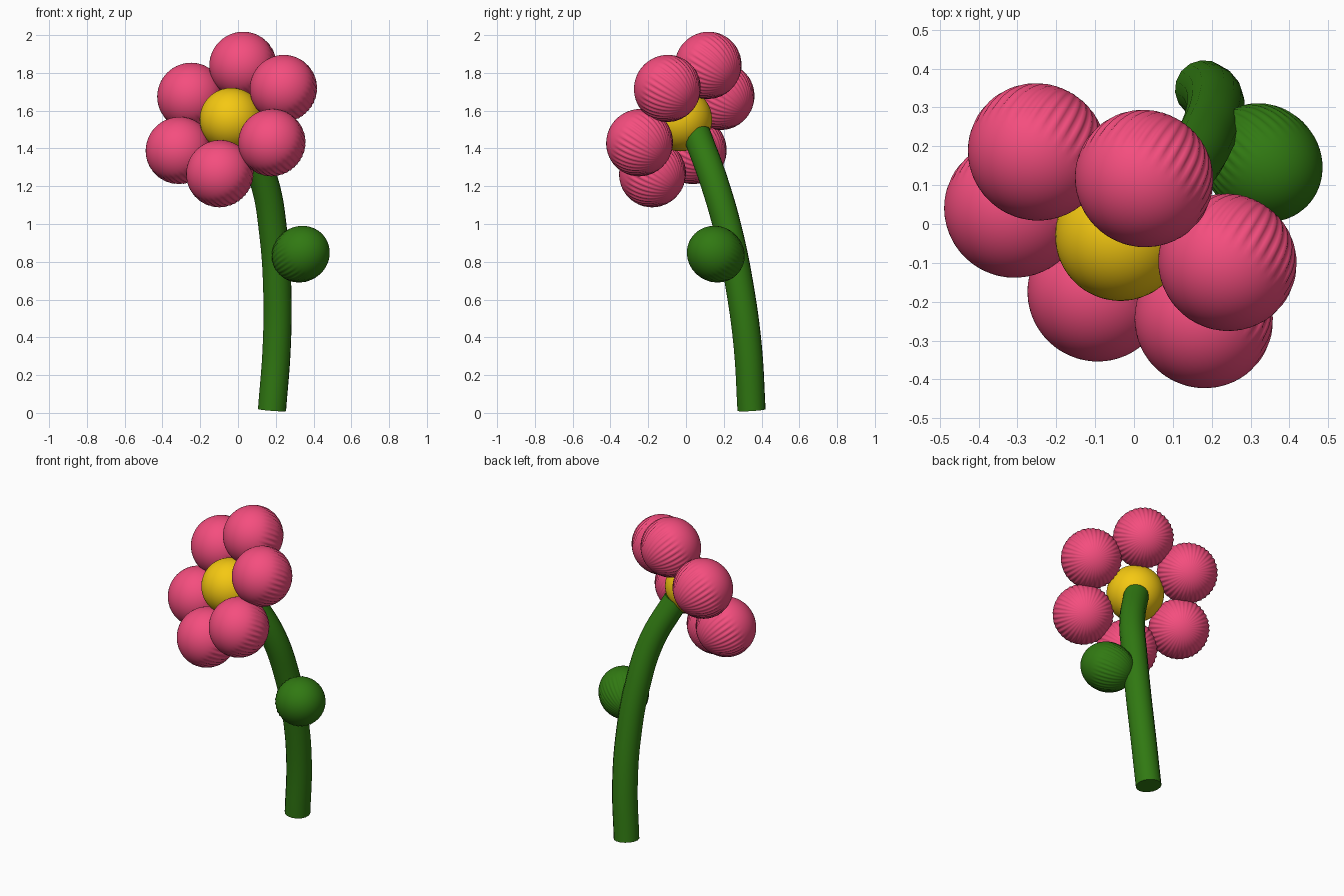
import bpy, bmesh, math
from mathutils import Vector

if "Cube" in bpy.data.objects:
    bpy.data.objects.remove(bpy.data.objects["Cube"])


def material(name, color):
    m = bpy.data.materials.new(name)
    m.diffuse_color = (*color, 1)
    m.use_nodes = True
    m.node_tree.nodes["Principled BSDF"].inputs["Base Color"].default_value = m.diffuse_color
    return m


PINK = material("pink", (0.91, 0.075, 0.21))
YELLOW = material("yellow", (0.91, 0.58, 0.006))
GREEN = material("green", (0.03, 0.19, 0.006))


def puff(name, center, axis, radius, length, mat, flute=0.0, teeth=36):
    """Ellipsoid along axis; the rim and back half can be finely fluted."""
    bm = bmesh.new()
    bmesh.ops.create_uvsphere(bm, u_segments=teeth * 4 if flute else 48,
                              v_segments=32, radius=1)
    for v in bm.verts:
        angle = math.atan2(v.co.y, v.co.x)
        # flutes fade in from the front side towards the rim, out at the pole
        fade = max(0.0, min(1.0, (v.co.z + 0.25) / 0.35))
        fade *= min(1.0, math.hypot(v.co.x, v.co.y) * 1.2)
        k = 1 - flute * fade * (0.5 - 0.5 * math.cos(teeth * angle))
        v.co.x *= radius * k
        v.co.y *= radius * k
        v.co.z *= length
    for f in bm.faces:
        f.smooth = True
    me = bpy.data.meshes.new(name)
    bm.to_mesh(me)
    bm.free()
    me.materials.append(mat)
    ob = bpy.data.objects.new(name, me)
    ob.location = center
    ob.rotation_euler = Vector(axis).to_track_quat('Z', 'Y').to_euler()
    bpy.context.collection.objects.link(ob)
    return ob


# flower head: a disc of six petals around a yellow ball, facing front left
center = Vector((-0.035, -0.03, 1.553))
back = Vector((0.47, 0.74, -0.48)).normalized()
up = Vector((0.06, 0.145, 0.285))
up = (up - back * up.dot(back)).normalized()
side = up.cross(back).normalized()
puff("flower_center", center, back, 0.168, 0.168, YELLOW)
for i in range(6):
    a = i * math.tau / 6
    pos = center + 0.328 * (up * math.cos(a) + side * math.sin(a))
    puff(f"petal_{i + 1}", pos, back, 0.179, 0.175, PINK, flute=0.045)

# leaf bud on the stem
puff("leaf", (0.332, 0.158, 0.84), (-0.62, 0.6, -0.42), 0.147, 0.162,
     GREEN, flute=0.03)

# curved stem with flat ends
path = [(0.18, 0.347, 0.015), (0.205, 0.327, 0.35), (0.208, 0.287, 0.65),
        (0.187, 0.227, 0.95), (0.14, 0.15, 1.22), (0.03, 0.055, 1.48)]
curve = bpy.data.curves.new("stem", 'CURVE')
curve.dimensions = '3D'
curve.bevel_depth = 0.075
curve.bevel_resolution = 6
curve.resolution_u = 8
curve.use_fill_caps = True
sp = curve.splines.new('BEZIER')
sp.bezier_points.add(len(path) - 1)
for p, co in zip(sp.bezier_points, path):
    p.co = co
    p.handle_left_type = p.handle_right_type = 'AUTO'
curve.materials.append(GREEN)
stem = bpy.data.objects.new("stem", curve)
bpy.context.collection.objects.link(stem)
bpy.context.view_layer.objects.active = stem
stem.select_set(True)
bpy.ops.object.convert(target='MESH')
bpy.ops.object.shade_smooth_by_angle(angle=math.radians(40))
